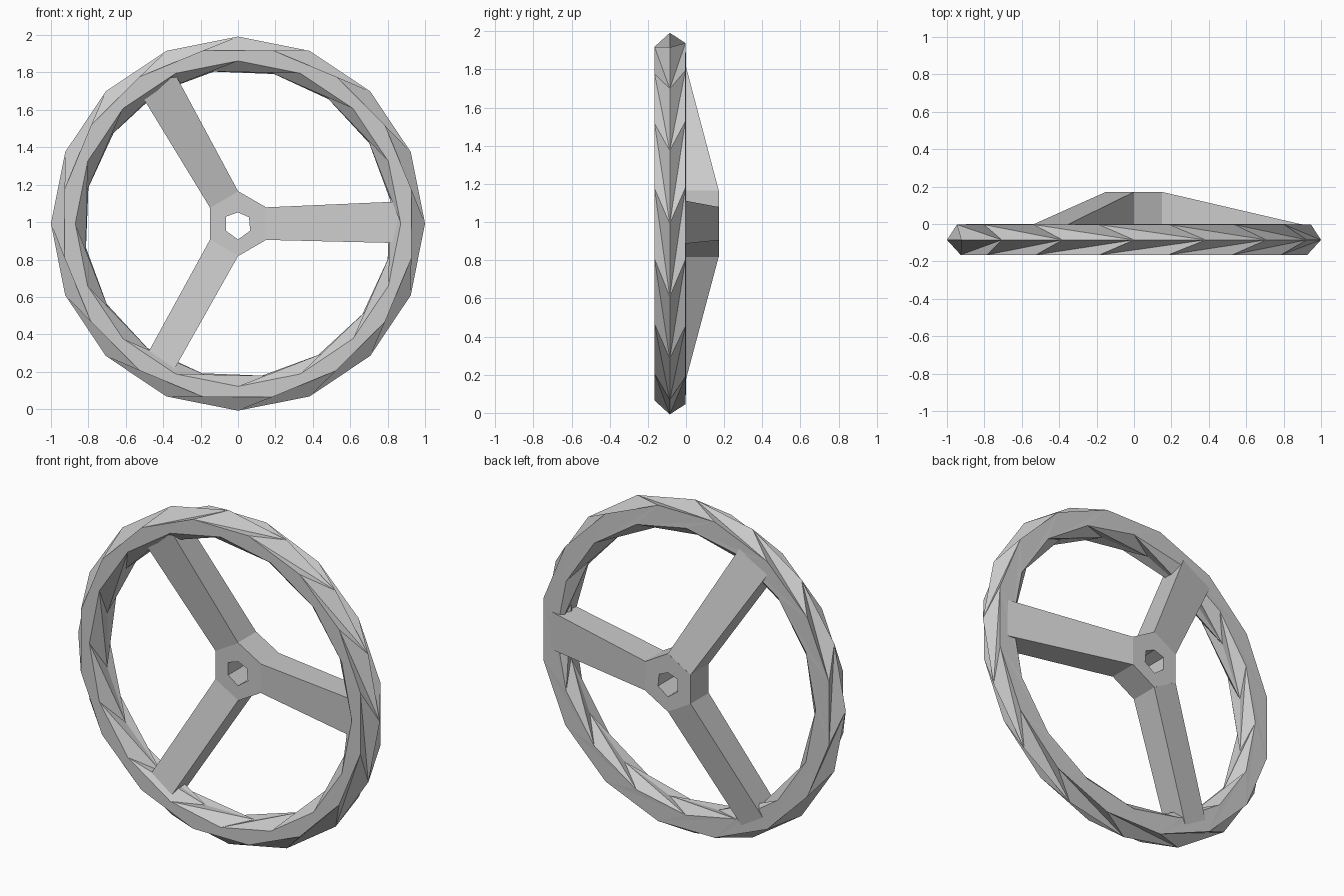
import bpy, bmesh
from math import sin, cos, pi, radians

if "Cube" in bpy.data.objects:
    bpy.data.objects.remove(bpy.data.objects["Cube"])

CZ = 0.992  # height of the wheel axis


def polar(r, t, a, y):
    """Radial r, sideways t, along spoke angle a, in the wheel plane."""
    return (r * cos(a) - t * sin(a), y, CZ + r * sin(a) + t * cos(a))


def make(name, rings, close_profile):
    """Skin a list of equal-length vertex rings with flat faces."""
    bm = bmesh.new()
    vr = [[bm.verts.new(p) for p in ring] for ring in rings]
    n, m = len(vr[0]), len(vr)
    for j in range(m if close_profile else m - 1):
        a, b = vr[j], vr[(j + 1) % m]
        # staggered neighbours give triangle strips, others give quads
        for i in range(n):
            k = (i + 1) % n
            if name != "rim":
                bm.faces.new((a[i], a[k], b[k], b[i]))
            elif j % 2 == 0:
                bm.faces.new((a[i], a[k], b[i]))
                bm.faces.new((a[k], b[k], b[i]))
            else:
                bm.faces.new((a[i], b[k], b[i]))
                bm.faces.new((a[i], a[k], b[k]))
    if not close_profile:
        bm.faces.new(vr[0])
        bm.faces.new(vr[-1])
    bmesh.ops.recalc_face_normals(bm, faces=bm.faces)
    me = bpy.data.meshes.new(name)
    bm.to_mesh(me)
    bm.free()
    ob = bpy.data.objects.new(name, me)
    bpy.context.collection.objects.link(ob)
    return ob


# Rim: six-sided section, alternate rings turned by half a step
N = 16
section = [(0.945, -0.165), (1.0, -0.085), (0.965, -0.003),
           (0.86, 0.0), (0.83, -0.075), (0.87, -0.165)]
rim = [[polar(r, 0, 2 * pi * (i + 0.5 * (j % 2 == 0)) / N, y) for i in range(N)]
       for j, (r, y) in enumerate(section)]
make("rim", rim, True)

# Hub: hexagonal collar with a rough hole, set back from the rim
hexa = [radians(30 + 60 * k) for k in range(6)]
hole = [0.068, 0.06, 0.075, 0.075, 0.085, 0.075]
front, back = 0.0, 0.172
make("hub", [
    [polar(0.174, 0, a, front) for a in hexa],
    [polar(0.174, 0, a, back) for a in hexa],
    [polar(r, 0, a, back) for a, r in zip(hexa, hole)],
    [polar(r, 0, a, front) for a, r in zip(hexa, hole)]], True)

# Spokes: slanted bars from the hub forward into the rim
for name, deg, lo, hi in (("right_spoke", 0, -0.105, 0.12),
                          ("upper_left_spoke", 120, -0.11, 0.105),
                          ("lower_left_spoke", 240, -0.07, 0.095)):
    a = radians(deg)
    inner = [polar(0.148, t, a, y) for t, y in
             ((-0.087, front), (0.087, front), (0.087, back), (-0.087, back))]
    outer = [polar(0.9, t, a, y) for t, y in
             ((lo, -0.155), (hi, -0.155), (hi, -0.003), (lo, -0.003))]
    make(name, [inner, outer], False)
